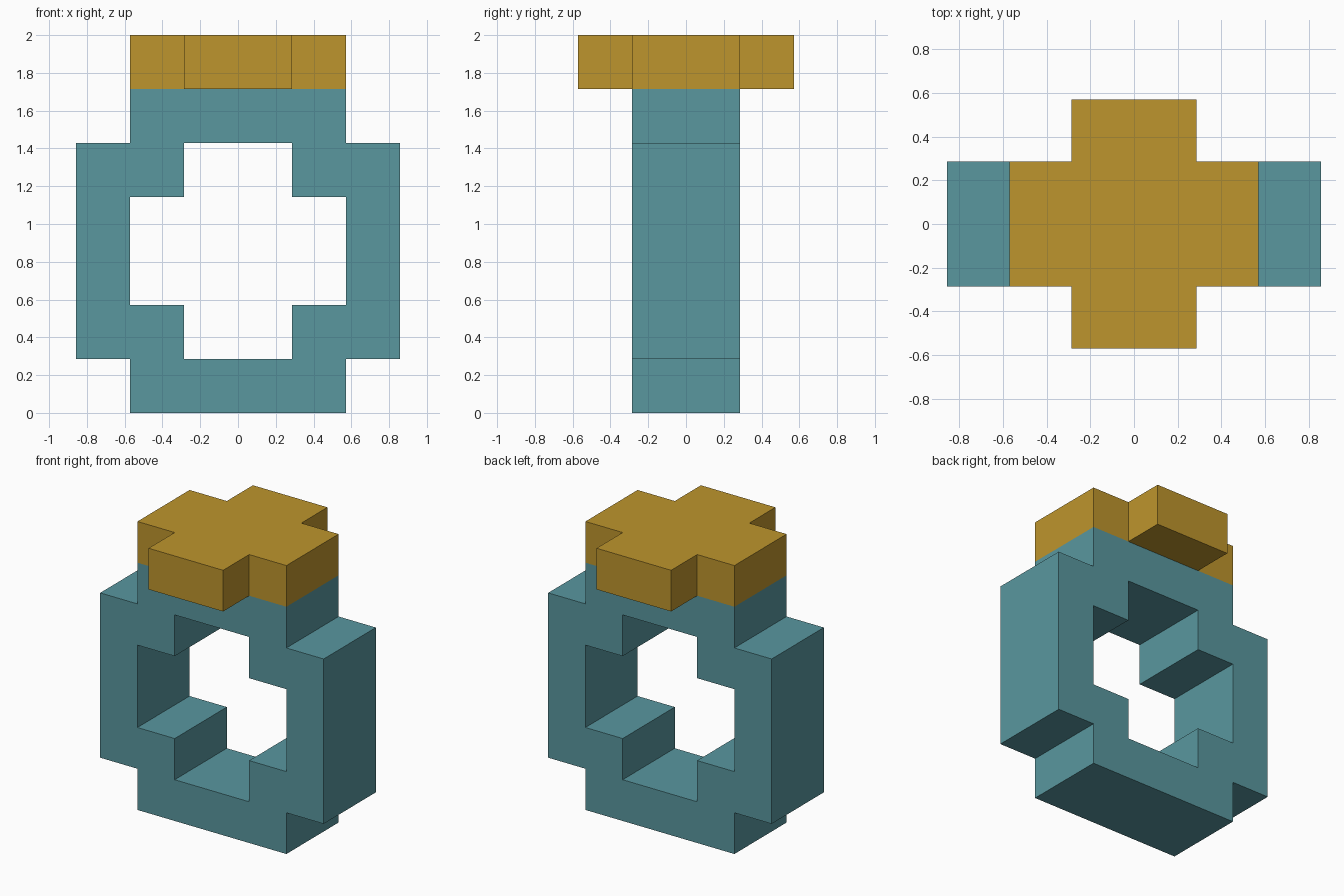
import bpy
import math

if "Cube" in bpy.data.objects:
    bpy.data.objects.remove(bpy.data.objects["Cube"], do_unlink=True)

U = 2 / 7  # one block of the stepped design


def make_material(name, color):
    mat = bpy.data.materials.new(name)
    mat.use_nodes = True
    mat.diffuse_color = color
    mat.node_tree.nodes["Principled BSDF"].inputs["Base Color"].default_value = color
    return mat


def mirrored(half):
    """Close a right-hand outline with its mirror image across x = 0."""
    return half + [(-x, y) for x, y in reversed(half)]


def extruded_shape(name, outlines, depth, mat, location=(0, 0, 0), tilt=0.0):
    """Fill flat outlines (inner ones become holes) and extrude to a mesh."""
    curve = bpy.data.curves.new(name, "CURVE")
    curve.dimensions = "2D"
    curve.fill_mode = "BOTH"
    curve.extrude = depth * U / 2
    for points in outlines:
        spline = curve.splines.new("POLY")
        spline.points.add(len(points) - 1)
        for point, (x, y) in zip(spline.points, points):
            point.co = (x * U, y * U, 0, 1)
        spline.use_cyclic_u = True
    obj = bpy.data.objects.new(name, curve)
    bpy.context.collection.objects.link(obj)
    obj.location = [c * U for c in location]
    obj.rotation_euler.x = tilt
    bpy.ops.object.select_all(action="DESELECT")
    obj.select_set(True)
    bpy.context.view_layer.objects.active = obj
    bpy.ops.object.convert(target="MESH")
    obj = bpy.context.object
    bpy.ops.object.transform_apply(location=True, rotation=True, scale=True)
    bpy.ops.object.shade_flat()
    obj.data.materials.clear()
    obj.data.materials.append(mat)
    return obj


teal = make_material("teal", (0.100, 0.309, 0.347, 1))
gold = make_material("gold", (0.515, 0.301, 0.026, 1))

# Upright stepped band with a stepped opening
band_outer = mirrored([(2, 0), (2, 1), (3, 1), (3, 5), (2, 5), (2, 6)])
band_hole = mirrored([(1, 1), (1, 2), (2, 2), (2, 4), (1, 4), (1, 5)])
extruded_shape("ring_band", [band_outer, band_hole], 2, teal, tilt=math.pi / 2)

# Cross-shaped cap lying flat on the band
cross = mirrored([(1, -2), (1, -1), (2, -1), (2, 1), (1, 1), (1, 2)])
extruded_shape("cross_cap", [cross], 1, gold, location=(0, 0, 6.5))
